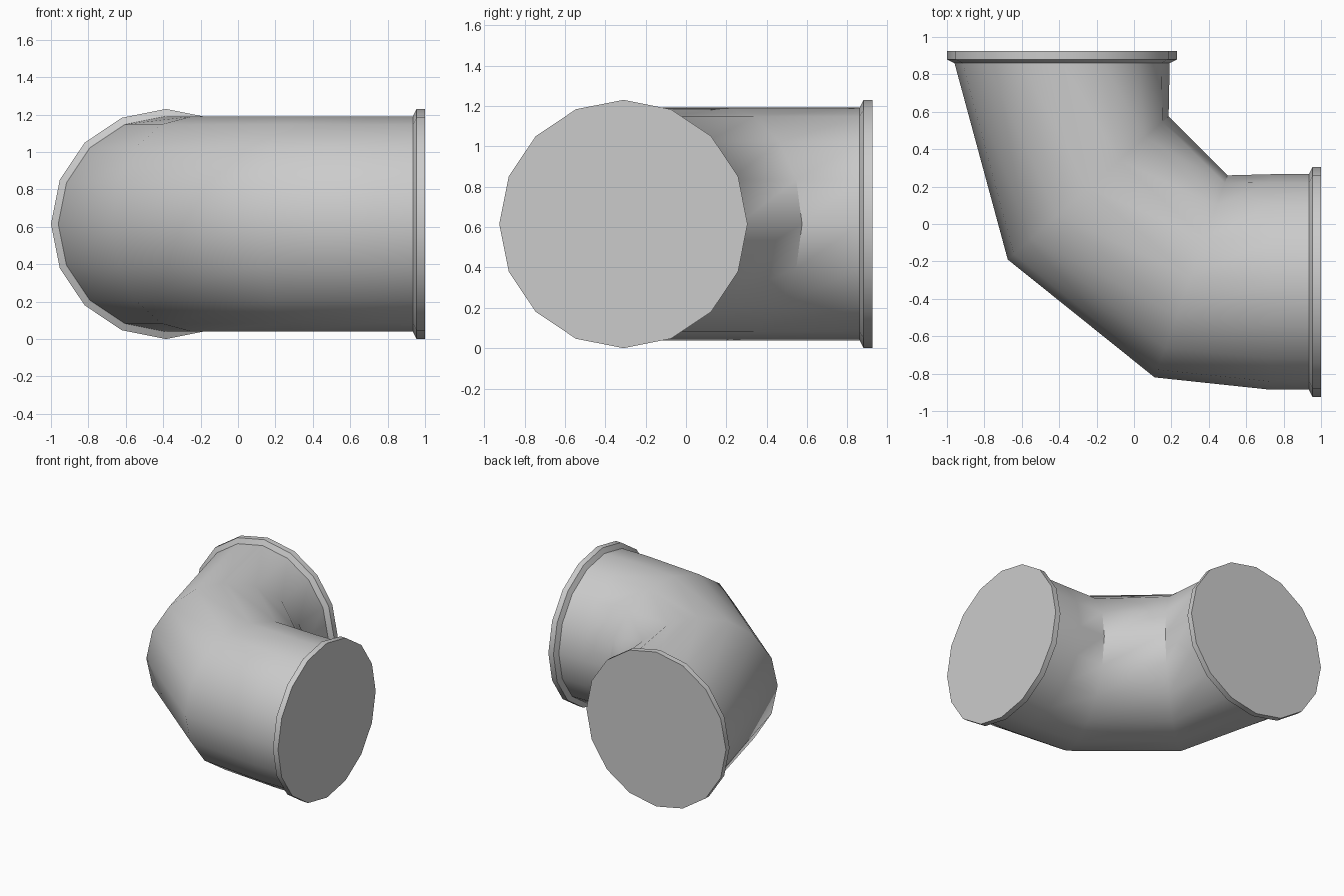
import bpy, bmesh, math
from mathutils import Vector

if "Cube" in bpy.data.objects:
    bpy.data.objects.remove(bpy.data.objects["Cube"])

SIDES = 16
ZC = 0.615          # height of the pipe centreline
R_PIPE, R_RIM = 0.576, 0.615


def loft(name, rings, cap_end=False):
    """Skin 16-sided rings, each given by its outer and inner point in plan."""
    bm = bmesh.new()
    loops = []
    for outer, inner, rz in rings:
        o, i = Vector((*outer, ZC)), Vector((*inner, ZC))
        c, u = (o + i) / 2, (o - i) / 2
        loop = []
        for k in range(SIDES):
            a = 2 * math.pi * k / SIDES
            loop.append(bm.verts.new(c + u * math.cos(a) + Vector((0, 0, rz * math.sin(a)))))
        loops.append(loop)
    for a, b in zip(loops, loops[1:]):
        for k in range(SIDES):
            n = (k + 1) % SIDES
            bm.faces.new((a[k], a[n], b[n], b[k]))
    if cap_end:
        bm.faces.new(loops[-1])
    bmesh.ops.recalc_face_normals(bm, faces=bm.faces)
    mesh = bpy.data.meshes.new(name)
    bm.to_mesh(mesh)
    bm.free()
    # an open skin may come out inverted: its outer side wall must face away from the centre
    centre = sum((v.co for v in mesh.vertices), Vector()) / len(mesh.vertices)
    top = max(mesh.polygons, key=lambda p: p.center.z)
    if top.normal.dot(Vector((0, 0, 1))) < 0:
        mesh.flip_normals()
    obj = bpy.data.objects.new(name, mesh)
    bpy.context.collection.objects.link(obj)
    bpy.ops.object.select_all(action='DESELECT')
    obj.select_set(True)
    bpy.context.view_layer.objects.active = obj
    bpy.ops.object.shade_smooth_by_angle(angle=math.radians(42))
    return obj


CX, CY = -0.385, -0.31   # axis of the back opening (x) and right opening (y)

# Elbow body: back opening, two bend rings, short straight, right opening
loft("elbow_pipe", [
    ((CX - R_PIPE, 0.865), (CX + R_PIPE, 0.865), R_PIPE),
    ((-0.675, -0.19), (0.185, 0.575), R_PIPE),
    ((0.11, -0.82), (0.50, 0.26), R_PIPE),
    ((0.73, CY - R_PIPE), (0.73, CY + R_PIPE), R_PIPE),
    ((0.938, CY - R_PIPE), (0.938, CY + R_PIPE), R_PIPE),
])

# Chamfered flanges closing both ends: (distance back from the face, radius)
profile = [(0.065, R_PIPE), (0.045, R_RIM), (0.0, R_RIM)]
loft("back_flange", [((CX - r, 0.925 - d), (CX + r, 0.925 - d), r) for d, r in profile], True)
loft("right_flange", [((1 - d, CY - r), (1 - d, CY + r), r) for d, r in profile], True)
